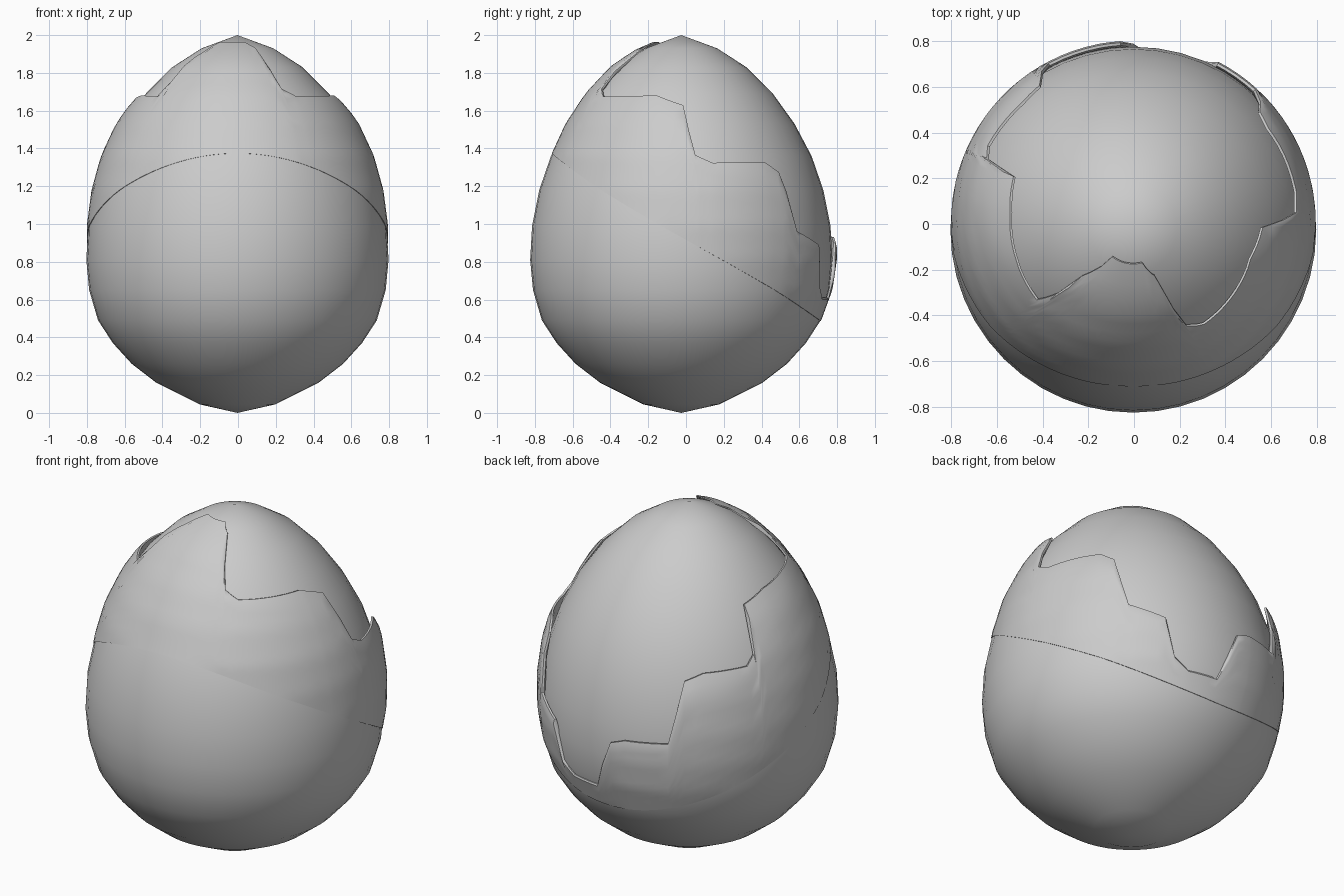
import bpy, bmesh, math
from mathutils import Vector

if "Cube" in bpy.data.objects:
    bpy.data.objects.remove(bpy.data.objects["Cube"])

CENTRE = Vector((-0.003, -0.025, 0))

# egg profile: (height, radius)
PROFILE = [(0, 0), (.045, .2), (.16, .43), (.26, .56), (.37, .66), (.49, .738), (.65, .785),
           (.81, .80), (.99, .79), (1.18, .752), (1.36, .69), (1.53, .60), (1.69, .485),
           (1.83, .345), (1.93, .19), (2, 0)]

# broken rim of the shell: (azimuth in degrees, height)
RIM = [(1, 1.62), (6, 1.36), (13, 1.32), (37, 1.32), (43, 1.27), (49, .96), (63, .89),
       (67, .67), (73, .61), (86, .61), (94, .90), (100, .93), (117, .94), (123, 1.28),
       (131, 1.32), (150, 1.33), (154, 1.38), (156, 1.61), (172, 1.65), (195, 1.67),
       (216, 1.67), (220, 1.76), (222, 1.87), (232, 1.95), (285, 1.95), (295, 1.92),
       (297, 1.80), (299, 1.71), (307, 1.67), (346, 1.67)]


def lerp_table(table, x):
    for (x0, y0), (x1, y1) in zip(table, table[1:]):
        if x <= x1:
            return y0 + (y1 - y0) * (x - x0) / (x1 - x0)
    return table[-1][1]


def surface(az, z, off):
    """Point on the egg at an azimuth and height, pushed out along the normal."""
    e = .05
    z0, z1 = max(z - e, 0), min(z + e, 2)
    slope = (lerp_table(PROFILE, z1) - lerp_table(PROFILE, z0)) / (z1 - z0)
    n = Vector((1, -slope)).normalized()
    r = lerp_table(PROFILE, z) + off * n.x
    a = math.radians(az)
    return CENTRE + Vector((r * math.cos(a), r * math.sin(a), z + off * n.y * .4))


def finish(bm, name):
    bmesh.ops.remove_doubles(bm, verts=bm.verts, dist=1e-5)
    bmesh.ops.recalc_face_normals(bm, faces=bm.faces)
    me = bpy.data.meshes.new(name)
    bm.to_mesh(me)
    bm.free()
    ob = bpy.data.objects.new(name, me)
    bpy.context.collection.objects.link(ob)
    bpy.ops.object.select_all(action='DESELECT')
    bpy.context.view_layer.objects.active = ob
    ob.select_set(True)
    bpy.ops.object.shade_smooth_by_angle(angle=math.radians(40))


# inner egg
bm = bmesh.new()
path = [bm.verts.new(CENTRE + Vector((r, 0, z))) for z, r in PROFILE]
edges = [bm.edges.new(p) for p in zip(path, path[1:])]
bmesh.ops.spin(bm, geom=path + edges, cent=CENTRE, axis=(0, 0, 1),
               angle=math.tau, steps=48, use_duplicate=False)
finish(bm, "egg")

# cracked upper shell, lifting off the egg towards its jagged rim
loop = [(RIM[-1][0] - 360, RIM[-1][1])] + RIM + [(RIM[0][0] + 360, RIM[0][1])]
azimuths = [a for a, _ in RIM]
azimuths += [i * 3.75 for i in range(96)
             if all(abs(i * 3.75 - a) > 1 for a, _ in RIM)]
azimuths.sort()

ROWS = 14
bm = bmesh.new()
columns = []
for az in azimuths:
    rim = lerp_table(loop, az)
    seam = .93 - .6 * .74 * math.sin(math.radians(az))
    seam = min(seam, rim - .1)
    outer, inner = [], []
    for i in range(ROWS + 1):
        z = seam + (rim - seam) * i / ROWS
        off = min(.003 + .07 * (z - seam), .045)
        bevel = .007 if i == ROWS else 0
        outer.append(bm.verts.new(surface(az, z, off - bevel)))
        inner.append(bm.verts.new(surface(az, z, off - .026 + bevel)))
    columns.append(outer + inner[::-1])
for a, b in zip(columns, columns[1:] + columns[:1]):
    for i in range(len(a)):
        j = (i + 1) % len(a)
        bm.faces.new((a[i], b[i], b[j], a[j]))
finish(bm, "cracked_shell")
